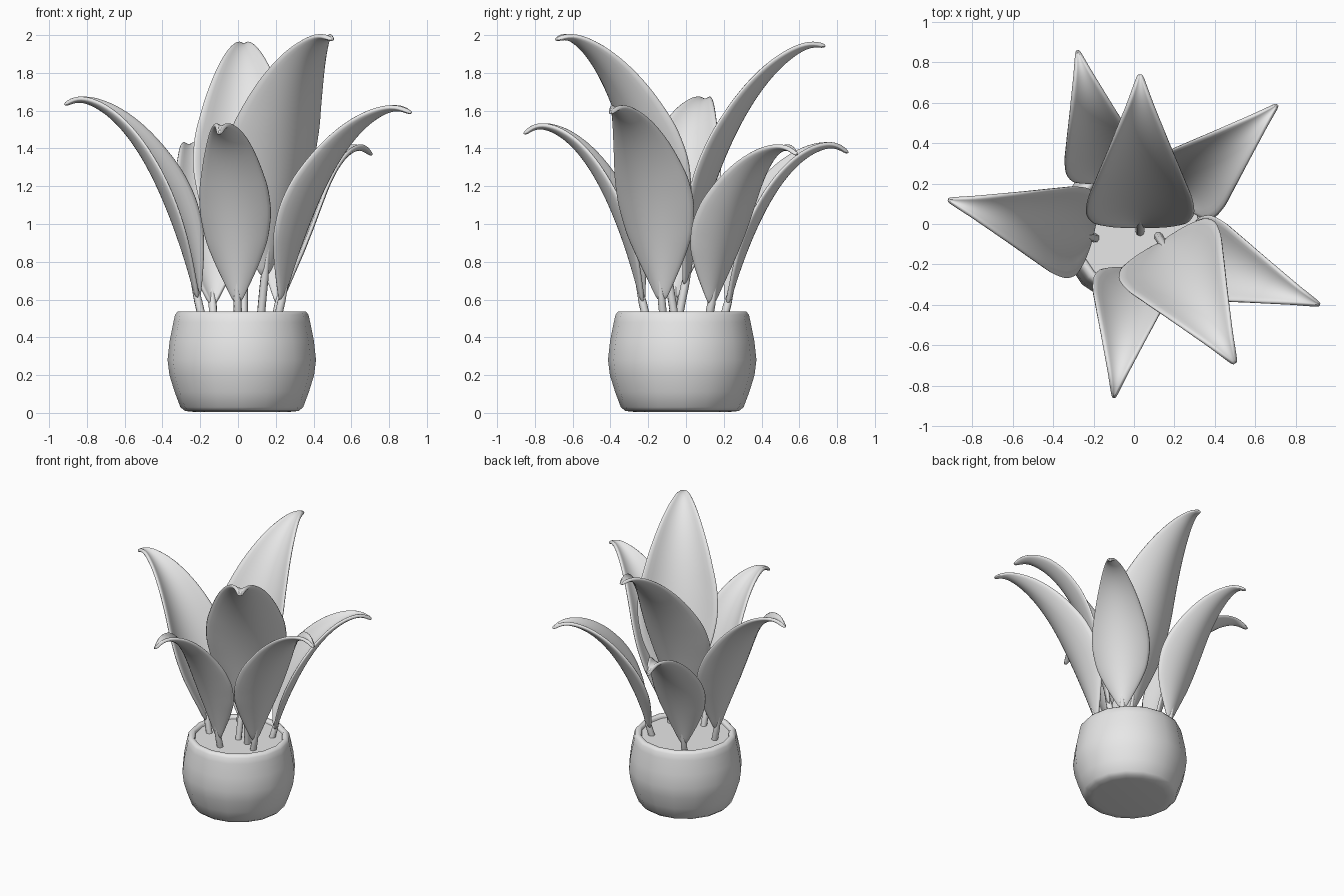
import bpy
import bmesh
import math
from mathutils import Vector

cube = bpy.data.objects.get("Cube")
if cube:
    bpy.data.objects.remove(cube, do_unlink=True)

# One plain material for everything
grey = bpy.data.materials.new("light grey")
grey.use_nodes = True
grey.diffuse_color = (0.8, 0.8, 0.8, 1)
grey.node_tree.nodes["Principled BSDF"].inputs["Base Color"].default_value = (0.8, 0.8, 0.8, 1)

CENTRE = Vector((0.02, -0.02, 0))
SOIL_Z = 0.5


def add_object(name, bm, angle):
    mesh = bpy.data.meshes.new(name)
    bm.to_mesh(mesh)
    bm.free()
    mesh.materials.append(grey)
    obj = bpy.data.objects.new(name, mesh)
    bpy.context.collection.objects.link(obj)
    bpy.ops.object.select_all(action="DESELECT")
    obj.select_set(True)
    bpy.context.view_layer.objects.active = obj
    bpy.ops.object.shade_smooth_by_angle(angle=math.radians(angle))
    return obj


def lathe(name, profile, steps=16):
    bm = bmesh.new()
    verts = [bm.verts.new((r, 0, z)) for r, z in profile]
    edges = [bm.edges.new(pair) for pair in zip(verts, verts[1:])]
    bmesh.ops.spin(bm, geom=verts + edges, cent=(0, 0, 0), axis=(0, 0, 1),
                   angle=math.tau, steps=steps, use_duplicate=False)
    bmesh.ops.remove_doubles(bm, verts=bm.verts, dist=1e-4)
    bmesh.ops.recalc_face_normals(bm, faces=bm.faces)
    bmesh.ops.translate(bm, verts=bm.verts, vec=CENTRE)
    return add_object(name, bm, 80)


# Pot with a rounded lip, and the soil inside it
lathe("pot", [(0, 0.005), (0.25, 0.005), (0.3, 0.01), (0.325, 0.03), (0.355, 0.11), (0.383, 0.2),
              (0.393, 0.28), (0.382, 0.38), (0.362, 0.48), (0.353, 0.52), (0.338, 0.538),
              (0.315, 0.538), (0.305, 0.525), (0.3, 0.4), (0, 0.4)])
bm = bmesh.new()
bmesh.ops.create_circle(bm, cap_ends=True, segments=16, radius=0.306)
bmesh.ops.translate(bm, verts=bm.verts, vec=CENTRE + Vector((0, 0, SOIL_Z + 0.015)))
add_object("soil", bm, 40)


# Blade half-width along its length, as a share of the widest place
WIDTHS = [(0, 0.08), (0.06, 0.32), (0.13, 0.6), (0.21, 0.86), (0.31, 1), (0.41, 0.96),
          (0.56, 0.74), (0.73, 0.46), (0.89, 0.19), (1, 0.03)]


def blade_width(u):
    for (a, wa), (b, wb) in zip(WIDTHS, WIDTHS[1:]):
        if u <= b:
            return wa + (wb - wa) * (u - a) / (b - a)
    return WIDTHS[-1][1]


def make_leaf(name, base, tip, width, start, arch):
    """Arching midrib from base to tip, a cupped blade and a round stalk."""
    root = Vector((*base, SOIL_Z))
    end = Vector(tip)
    flat = Vector((end.x - root.x, end.y - root.y, 0))
    rise = Vector((0, 0, end.z - root.z))
    side = Vector((-flat.y, flat.x, 0)).normalized()
    p = [root, root + flat * 0.17 + rise * 0.5, root + flat * 0.52 + rise * arch, end]

    def midrib(t):
        s = 1 - t
        curl = Vector((0, 0, 2.4 * max(0, t - 0.88) ** 2))
        return p[0] * s**3 + p[1] * 3 * s * s * t + p[2] * 3 * s * t * t + p[3] * t**3 - curl

    # Blade
    rows, cols = 24, 8
    bm = bmesh.new()
    grid = []
    for i in range(rows + 1):
        u = i / rows
        t = start + (1 - start) * u
        tangent = (midrib(t + 0.01) - midrib(t - 0.01)).normalized()
        inward = tangent.cross(side)
        if inward.z < 0:
            inward = -inward
        half = width / 2 * blade_width(u)
        row = []
        for j in range(cols + 1):
            v = 2 * j / cols - 1
            row.append(bm.verts.new(midrib(t) + side * v * half
                                    + inward * half * 0.44 * v * v))
        grid.append(row)
    for low, high in zip(grid, grid[1:]):
        for j in range(cols):
            bm.faces.new((low[j], low[j + 1], high[j + 1], high[j]))
    blade = add_object(name + "_blade", bm, 180)
    solid = blade.modifiers.new("thickness", "SOLIDIFY")
    solid.thickness = 0.024
    solid.offset = 0
    soft = blade.modifiers.new("soft_edges", "SUBSURF")
    soft.levels = soft.render_levels = 1

    # Stalk, thinning out beneath the blade
    curve = bpy.data.curves.new(name + "_stalk", "CURVE")
    curve.dimensions = "3D"
    curve.bevel_depth = 0.022
    curve.bevel_resolution = 2
    curve.use_fill_caps = True
    curve.materials.append(grey)
    spline = curve.splines.new("POLY")
    count = 10
    spline.points.add(count - 1)
    for i, point in enumerate(spline.points):
        t = (start + 0.1) * i / (count - 1)
        point.co = (*midrib(t), 1)
        point.radius = 1 if t < start else 1 - 0.7 * (t - start) / 0.1
    stalk = bpy.data.objects.new(name + "_stalk", curve)
    bpy.context.collection.objects.link(stalk)


# name, base, tip, blade width, blade start, arch height
LEAVES = [
    ("tall_back_leaf", (0.03, -0.04), (0.03, 0.74, 1.975), 0.55, 0.08, 0.95),
    ("tall_front_leaf", (0.12, -0.06), (0.5, -0.69, 2.01), 0.57, 0.1, 0.97),
    ("right_side_leaf", (-0.19, -0.07), (-0.92, 0.12, 1.665), 0.47, 0.06, 1.02),
    ("left_side_leaf", (0.21, -0.12), (0.92, -0.4, 1.62), 0.44, 0.055, 1.02),
    ("short_front_leaf", (0, -0.21), (-0.1, -0.86, 1.51), 0.39, 0.055, 1.08),
    ("left_back_leaf", (0.2, 0.12), (0.71, 0.59, 1.4), 0.41, 0.055, 1.07),
    ("right_back_leaf", (-0.13, 0.2), (-0.28, 0.86, 1.41), 0.39, 0.055, 1.08),
]
for leaf in LEAVES:
    make_leaf(*leaf)
